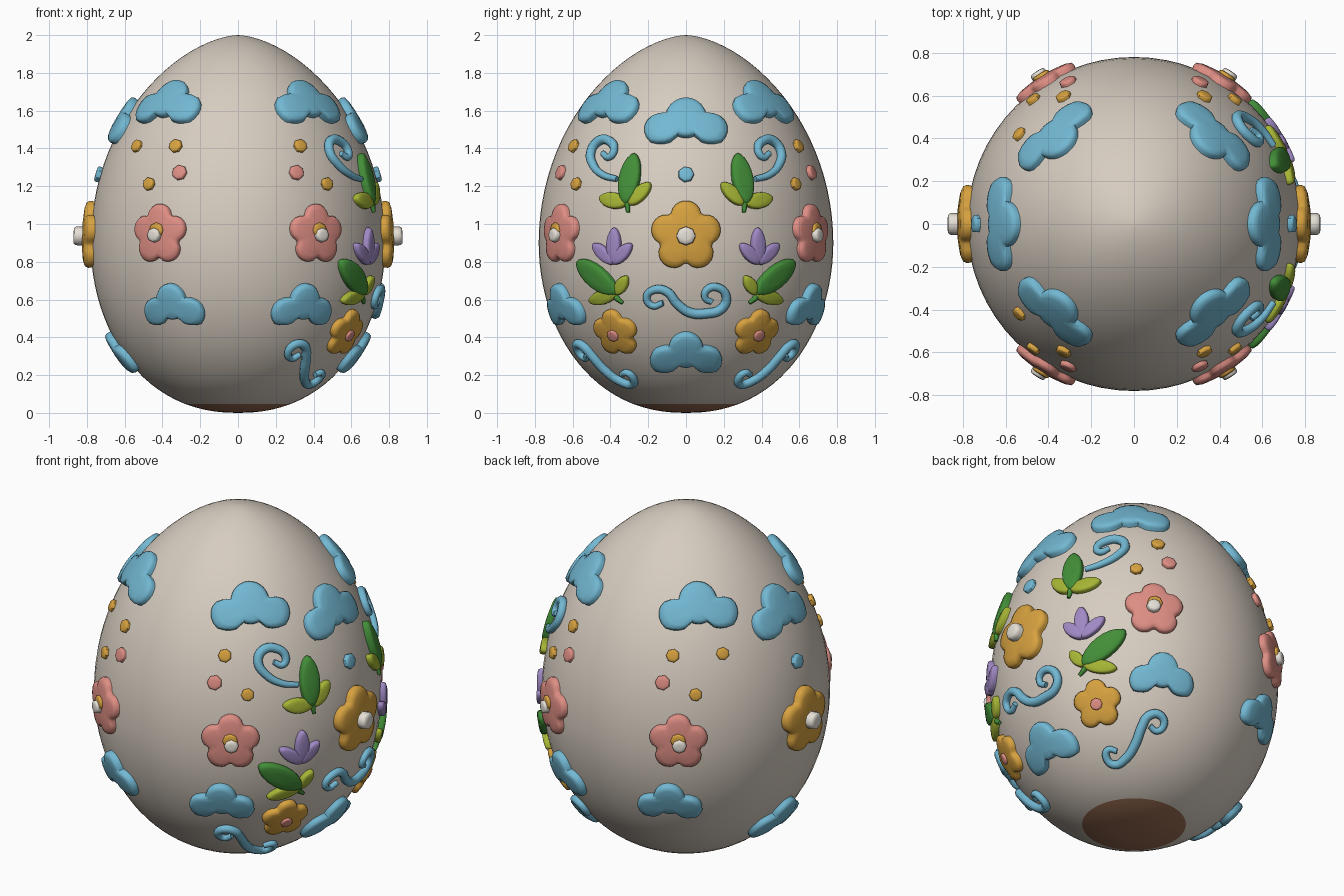
import bpy, bmesh, math
from mathutils import Vector

if "Cube" in bpy.data.objects:
    bpy.data.objects.remove(bpy.data.objects["Cube"])

PI = math.pi
COLORS = {
    "shell_cream": (0.68, 0.61, 0.53), "base_brown": (0.32, 0.15, 0.085),
    "sky_blue": (0.17, 0.48, 0.65), "petal_orange": (0.68, 0.36, 0.05),
    "petal_pink": (0.73, 0.27, 0.23), "leaf_green": (0.055, 0.27, 0.04),
    "lime_green": (0.38, 0.46, 0.035), "petal_purple": (0.35, 0.25, 0.55),
    "center_white": (0.78, 0.74, 0.67),
}
MATS = {}
for name, c in COLORS.items():
    MATS[name] = bpy.data.materials.new(name)
    MATS[name].diffuse_color = (*c, 1)

# Mirror sets as (x sign, y sign)
ALL = [(1, 1), (1, -1), (-1, 1), (-1, -1)]
SIDES = [(1, 1), (-1, 1)]
RIGHT = [(1, 1), (1, -1)]
LEFT = [(-1, 1), (-1, -1)]
ONE = [(1, 1)]


def radius(z):
    """Egg radius at a height."""
    t = (z - 0.9) / (1.1 if z > 0.9 else 0.9)
    return 0.78 * max(1 - t * t, 0) ** (0.6 if z > 0.9 else 0.45)


def slope(z):
    return (radius(z + 0.005) - radius(z - 0.005)) / 0.01


def shell(phi, z, h):
    """Point at height h above the shell, phi measured from +x towards +y."""
    n = Vector((math.cos(phi), math.sin(phi), -slope(z))).normalized()
    r = radius(z)
    return Vector((r * math.cos(phi), r * math.sin(phi), z)) + n * h


def finish(name, bm, mats, angle=50):
    bmesh.ops.recalc_face_normals(bm, faces=bm.faces[:])
    me = bpy.data.meshes.new(name)
    bm.to_mesh(me)
    bm.free()
    for m in mats:
        me.materials.append(MATS[m])
    ob = bpy.data.objects.new(name, me)
    bpy.context.collection.objects.link(ob)
    bpy.ops.object.select_all(action='DESELECT')
    bpy.context.view_layer.objects.active = ob
    ob.select_set(True)
    bpy.ops.object.shade_smooth_by_angle(angle=math.radians(angle))


def blob(name, mat, spots, copies, thick=0.04, lift=0.0):
    """Puffy relief; spots are (phi, z, outline in local u, v)."""
    layers = [(1, -0.025), (1, lift + 0.5 * thick), (0.94, lift + 0.85 * thick),
              (0.78, lift + thick), (0.4, lift + 1.04 * thick)]
    bm = bmesh.new()
    for phi, z0, outline in spots:
        tz = 1 / math.sqrt(1 + slope(z0) ** 2)
        for sx, sy in copies:
            def vert(u, v, h):
                z = z0 + v * tz
                p = shell(phi + u / radius(z), z, h)
                return bm.verts.new((p.x * sx, p.y * sy, p.z))
            rings = [[vert(u * s, v * s, h) for u, v in outline] for s, h in layers]
            n = len(outline)
            for a, b in zip(rings, rings[1:]):
                for i in range(n):
                    j = (i + 1) % n
                    bm.faces.new((a[i], a[j], b[j], b[i]))
            tip = vert(0, 0, layers[-1][1])
            for i in range(n):
                bm.faces.new((rings[-1][i], rings[-1][(i + 1) % n], tip))
    finish(name, bm, [mat])


def polar(fn, n):
    return [(fn(2 * PI * i / n) * math.cos(2 * PI * i / n),
             fn(2 * PI * i / n) * math.sin(2 * PI * i / n)) for i in range(n)]


def disc(r, n=8):
    return polar(lambda a: r, n)


def flower(r):
    return polar(lambda a: r * (0.66 + 0.34 * abs(math.cos(2.5 * (a - PI / 2))) ** 0.6), 50)


def cloud(half, tall=1.0):
    """Three overlapping lobes with a flat bottom."""
    def reach(a):
        c, s = math.cos(a), math.sin(a)
        best = 0.3
        for x, y, r in ((0, 0.1, 0.48), (-0.62, -0.2, 0.38), (0.62, -0.2, 0.38)):
            d = x * c + y * s
            q = d * d - x * x - y * y + r * r
            if q > 0:
                best = max(best, d + math.sqrt(q))
        return min(best, 0.53 / -s) if s < -0.01 else best
    return [(u * half, v * half * tall) for u, v in polar(reach, 48)]


def leaf(y0, z0, y1, z1, width):
    """Pointed leaf between two points seen from the side."""
    y, z = (y0 + y1) / 2, (z0 + z1) / 2
    phi = math.asin(y / radius(z))
    d = Vector(((y1 - y0) / math.cos(phi), (z1 - z0) * math.sqrt(1 + slope(z) ** 2)))
    side = Vector((-d.y, d.x)).normalized() * width / 2
    pts = []
    for i in range(20):
        a = 2 * PI * i / 20
        s = math.sin(a)
        pts.append(tuple(d * (0.5 * math.cos(a)) + side * math.copysign(abs(s) ** 1.2, s)))
    return phi, z, pts


def tube(name, mat, path, copies, thick):
    """Rounded strand along (phi, z) points, thinner at the ends."""
    cu = bpy.data.curves.new(name, 'CURVE')
    cu.dimensions = '3D'
    cu.bevel_depth = thick
    cu.bevel_resolution = 2
    cu.resolution_u = 5
    cu.use_fill_caps = True
    cu.materials.append(MATS[mat])
    for sx, sy in copies:
        sp = cu.splines.new('BEZIER')
        sp.bezier_points.add(len(path) - 1)
        for i, (phi, z) in enumerate(path):
            p, b = shell(phi, z, 0.012), sp.bezier_points[i]
            b.co = (p.x * sx, p.y * sy, p.z)
            b.handle_left_type = b.handle_right_type = 'AUTO'
            b.radius = 0.65 + 0.45 * math.sin(PI * i / (len(path) - 1))
    ob = bpy.data.objects.new(name, cu)
    bpy.context.collection.objects.link(ob)
    bpy.ops.object.select_all(action='DESELECT')
    bpy.context.view_layer.objects.active = ob
    ob.select_set(True)
    bpy.ops.object.convert(target='MESH')
    bpy.ops.object.shade_smooth_by_angle(angle=math.radians(50))


def from_side(pts):
    return [(math.asin(y / radius(z)), z) for y, z in pts]


def deg(pts):
    return [(math.radians(a), z) for a, z in pts]


# Egg shell with brown base
bm = bmesh.new()
rows, seg = 48, 64
rings = []
for k in range(1, rows):
    c = -math.cos(PI * k / rows)
    z = 0.9 + c * (1.1 if c > 0 else 0.9)
    rings.append([bm.verts.new((radius(z) * math.cos(2 * PI * i / seg),
                                radius(z) * math.sin(2 * PI * i / seg), z)) for i in range(seg)])
bottom, top = bm.verts.new((0, 0, 0)), bm.verts.new((0, 0, 2))
for i in range(seg):
    j = (i + 1) % seg
    for a, b in zip(rings, rings[1:]):
        bm.faces.new((a[i], a[j], b[j], b[i]))
    bm.faces.new((rings[0][j], rings[0][i], bottom))
    bm.faces.new((rings[-1][i], rings[-1][j], top))
for f in bm.faces:
    f.material_index = 1 if f.calc_center_median().z < 0.05 else 0
finish("egg_shell", bm, ["shell_cream", "base_brown"], 60)

# Clouds
R = math.radians
blob("side_clouds", "sky_blue", [(0, 1.535, cloud(0.22, 1.1)), (0, 0.325, cloud(0.19, 1.15))], SIDES)
blob("corner_clouds", "sky_blue", [(R(48), 1.635, cloud(0.215, 1.1)),
                                   (R(62), 0.575, cloud(0.175, 1.15))], ALL)

# Flowers and their centers
blob("large_flowers", "petal_orange", [(0, 0.935, flower(0.185))], SIDES, 0.045)
blob("large_flower_centers", "center_white", [(0, 0.935, disc(0.048))], SIDES, 0.05, 0.04)
blob("pink_flowers", "petal_pink", [(R(58), 0.945, flower(0.16))], ALL, 0.035)
blob("pink_flower_rims", "petal_orange", [(R(58), 0.965, disc(0.04))], ALL, 0.02, 0.03)
blob("pink_flower_centers", "center_white", [(R(57.5), 0.94, disc(0.037))], ALL, 0.035, 0.03)
low = math.asin(0.37 / radius(0.43))
blob("low_flowers", "petal_orange", [(low, 0.43, flower(0.133))], RIGHT, 0.035)
blob("low_flower_centers", "petal_pink", [(low, 0.425, disc(0.032))], RIGHT, 0.015, 0.033)

# Dots
blob("orange_dots", "petal_orange", [(R(61), 1.41, disc(0.037, 7)), (R(51), 1.21, disc(0.035, 7))], ALL, 0.022)
blob("extra_orange_dots", "petal_orange", [(R(38), 1.41, disc(0.035, 7))], LEFT, 0.022)
blob("pink_dots", "petal_pink", [(R(65), 1.27, disc(0.041, 7))], ALL, 0.022)
blob("blue_dots", "sky_blue", [(0, 1.26, disc(0.042, 7))], SIDES, 0.025)

# Leaf sprigs
blob("dark_leaves", "leaf_green", [leaf(0.305, 1.1, 0.285, 1.37, 0.115),
                                   leaf(0.37, 0.635, 0.565, 0.805, 0.125)], RIGHT, 0.035)
blob("light_leaves", "lime_green", [
    leaf(0.305, 1.11, 0.455, 1.135, 0.085), leaf(0.295, 1.1, 0.19, 1.215, 0.075),
    leaf(0.36, 0.635, 0.51, 0.595, 0.075), leaf(0.37, 0.63, 0.305, 0.725, 0.065)], RIGHT, 0.03)
for name, pts in (("upper_stems", [(0.3, 1.15), (0.305, 1.1), (0.302, 1.06)]),
                  ("lower_stems", [(0.4, 0.66), (0.36, 0.61), (0.33, 0.585)])):
    tube(name, "leaf_green", from_side(pts), RIGHT, 0.014)

# Tulips
blob("tulip_petals", "petal_purple", [
    leaf(0.38, 0.79, 0.375, 0.98, 0.08), leaf(0.375, 0.79, 0.485, 0.895, 0.07),
    leaf(0.385, 0.79, 0.285, 0.895, 0.07)], RIGHT, 0.03)

# Swirls
tube("upper_swirls", "sky_blue", from_side([
    (0.36, 1.235), (0.43, 1.255), (0.485, 1.31), (0.495, 1.38), (0.455, 1.435),
    (0.4, 1.435), (0.375, 1.39), (0.4, 1.35), (0.435, 1.37)]), RIGHT, 0.024)
tube("middle_swirl", "sky_blue", from_side([
    (-0.12, 0.585), (-0.175, 0.57), (-0.205, 0.615), (-0.165, 0.655), (-0.1, 0.645),
    (-0.045, 0.58), (0.02, 0.535), (0.1, 0.53), (0.185, 0.555), (0.21, 0.615),
    (0.17, 0.665), (0.11, 0.655), (0.1, 0.61), (0.135, 0.59)]), ONE, 0.024)
tube("lower_swirls", "sky_blue", deg([
    (58, 0.315), (62, 0.295), (65, 0.33), (62, 0.37), (57, 0.36), (54, 0.31),
    (51, 0.24), (45, 0.18), (37, 0.16), (33, 0.19), (35, 0.22), (40, 0.21)]), RIGHT, 0.024)

for m in bpy.data.materials:
    if m.users and not m.is_grease_pencil:
        m.use_nodes = True
        m.node_tree.nodes["Principled BSDF"].inputs["Base Color"].default_value = m.diffuse_color
